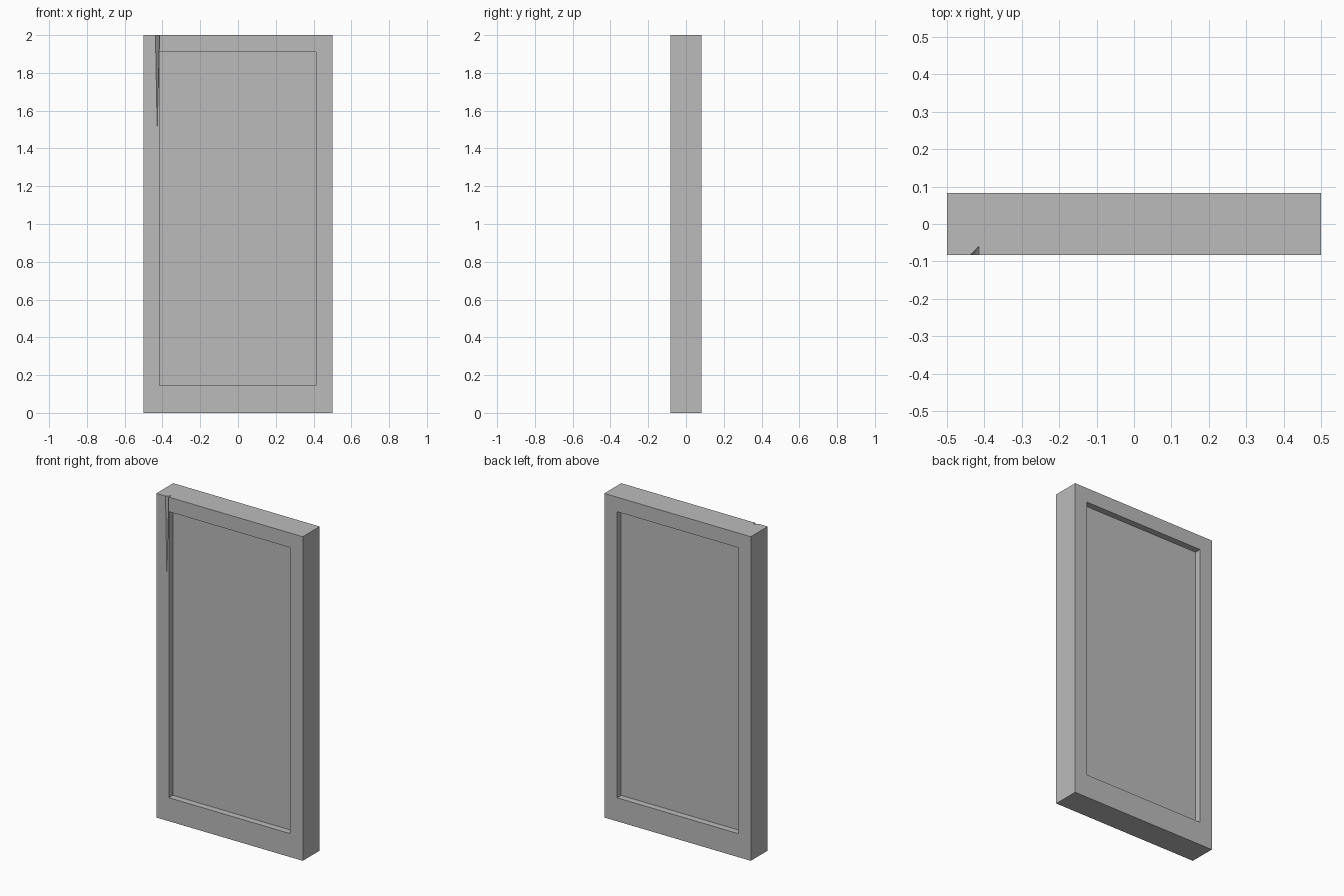
import bpy, bmesh

cube = bpy.data.objects.get("Cube")
if cube:
    bpy.data.objects.remove(cube, do_unlink=True)

# Overall measurements
HALF_W, HALF_D, HEIGHT = 0.5, 0.0825, 2.0
RIGHT, LEFT = -0.415, 0.412       # inner edges of the stiles
BOTTOM, TOP = 0.145, 1.91         # inner edges of the rails
PANEL_D = 0.043                   # half thickness of the panel

grey = bpy.data.materials.new("plain grey")
grey.use_nodes = True
colour = (0.5, 0.5, 0.5, 1)
grey.diffuse_color = colour
grey.node_tree.nodes["Principled BSDF"].inputs["Base Color"].default_value = colour


def finish(name, bm):
    bmesh.ops.recalc_face_normals(bm, faces=bm.faces)
    mesh = bpy.data.meshes.new(name)
    bm.to_mesh(mesh)
    bm.free()
    mesh.materials.append(grey)
    obj = bpy.data.objects.new(name, mesh)
    bpy.context.collection.objects.link(obj)
    return obj


def slab(name, outline, half_depth):
    """Extrude an outline in x and z symmetrically through y."""
    bm = bmesh.new()
    face = bm.faces.new([bm.verts.new((x, -half_depth, z)) for x, z in outline])
    new = bmesh.ops.extrude_face_region(bm, geom=[face])["geom"]
    verts = [v for v in new if isinstance(v, bmesh.types.BMVert)]
    bmesh.ops.translate(bm, verts=verts, vec=(0, 2 * half_depth, 0))
    return finish(name, bm)


def rectangle(x0, x1, z0, z1):
    return [(x0, z0), (x1, z0), (x1, z1), (x0, z1)]


# Right stile in one piece with the top and bottom rails
frame = slab("frame_with_rails", [
    (-HALF_W, 0), (LEFT, 0), (LEFT, BOTTOM), (RIGHT, BOTTOM),
    (RIGHT, TOP), (LEFT, TOP), (LEFT, HEIGHT), (-HALF_W, HEIGHT)], HALF_D)

# Separate left stile and the recessed panel
slab("left_stile", rectangle(LEFT, HALF_W, 0, HEIGHT), HALF_D)
slab("recessed_panel", rectangle(RIGHT, LEFT, BOTTOM, TOP), PANEL_D)

# Splinter missing from the top front corner of the right stile
bm = bmesh.new()
left, right, top = -0.439, -0.4124, 2.1
for point in [(-0.428, -HALF_D, 1.5), (left, -HALF_D, top),
              (right, 0.027 - HALF_D, top), (right, -HALF_D - 0.01, top),
              (left, -HALF_D - 0.01, top)]:
    bm.verts.new(point)
bmesh.ops.convex_hull(bm, input=bm.verts)
cutter = finish("splinter_cutter", bm)
cutter.hide_render = True
cutter.hide_set(True)

cut = frame.modifiers.new("splinter", "BOOLEAN")
cut.operation = "DIFFERENCE"
cut.solver = "EXACT"
cut.object = cutter
